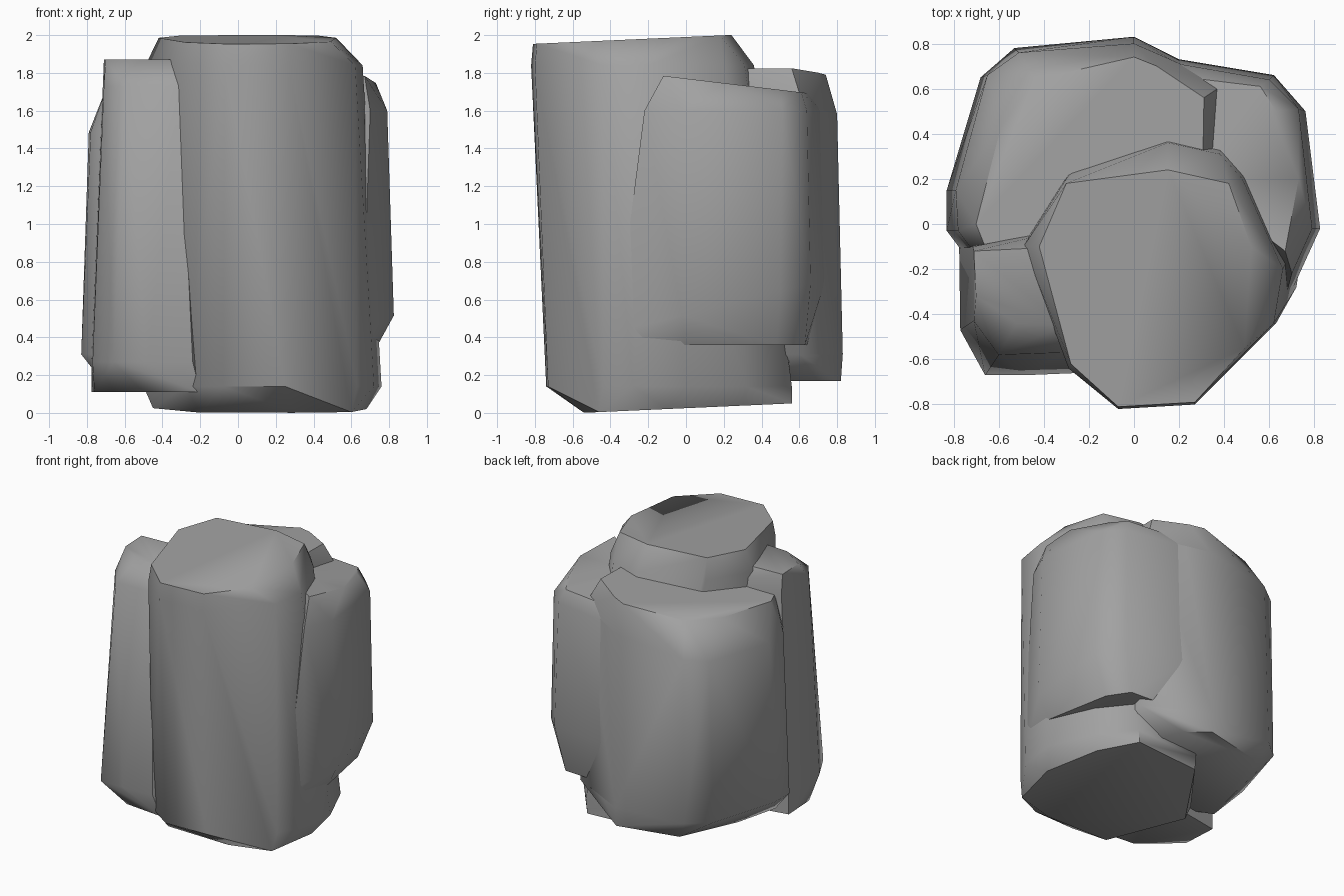
import bpy
import bmesh
import math

# Remove the default object only
default = bpy.data.objects.get("Cube")
if default:
    bpy.data.objects.remove(default, do_unlink=True)

# Single stone colour
stone = bpy.data.materials.new("grey_stone")
stone.use_nodes = True
grey = (.36, .36, .36, 1)
stone.diffuse_color = grey
shader = next(n for n in stone.node_tree.nodes if n.type == 'BSDF_PRINCIPLED')
shader.inputs["Base Color"].default_value = grey
shader.inputs["Roughness"].default_value = .9


def ring(height, outline, slope_x=0, slope_y=0):
    """Outline lifted onto a level or sloping plane."""
    return [(x, y, height + slope_x * x + slope_y * y) for x, y in outline]


def rock_column(name, *rings):
    """Chipped stone column wrapped tightly around stacked outlines."""
    bm = bmesh.new()
    for outline in rings:
        for point in outline:
            bm.verts.new(point)
    hull = bmesh.ops.convex_hull(bm, input=bm.verts[:])
    spare = set(hull["geom_interior"]) | set(hull["geom_unused"])
    spare = [v for v in spare if isinstance(v, bmesh.types.BMVert)]
    bmesh.ops.delete(bm, geom=spare, context='VERTS')
    # Merge flat areas back into clean faces
    bmesh.ops.dissolve_limit(bm, angle_limit=math.radians(1),
                             verts=bm.verts[:], edges=bm.edges[:])
    bmesh.ops.recalc_face_normals(bm, faces=bm.faces[:])
    mesh = bpy.data.meshes.new(name)
    bm.to_mesh(mesh)
    bm.free()
    mesh.materials.append(stone)
    column = bpy.data.objects.new(name, mesh)
    bpy.context.scene.collection.objects.link(column)
    bpy.ops.object.select_all(action='DESELECT')
    column.select_set(True)
    bpy.context.view_layer.objects.active = column
    bpy.ops.object.shade_smooth_by_angle(angle=math.radians(48))


# Tall central column, leaning forward
rock_column(
    "main_column",
    ring(.025, [(-.2, -.53), (.3, -.54), (.6, -.46), (.68, -.1),
                (.58, .3), (.42, .56), (-.1, .52), (-.45, 0)], slope_y=.045),
    ring(.14, [(-.08, -.74), (.25, -.73), (.63, -.44), (.72, -.28), (.76, 0),
               (.62, .32), (.43, .56), (-.1, .53), (-.5, 0), (-.28, -.6)]),
    ring(1.84, [(-.07, -.82), (.27, -.8), (.62, -.44), (.66, -.2), (.48, .2),
                (.38, .31), (.15, .36), (-.3, .2), (-.49, -.1), (-.29, -.64)]),
    ring(1.99, [(-.07, -.81), (.27, -.79), (.49, -.55), (.52, -.1), (.42, .18),
                (.15, .24), (-.3, .18), (-.42, -.1), (-.28, -.62)], slope_y=.045),
)

# Short column at the front, on the -x side
rock_column(
    "front_side_column",
    ring(.11, [(-.775, -.1), (-.76, -.36), (-.5, -.59), (-.2, -.62), (-.2, 0)]),
    ring(.27, [(-.775, -.1), (-.77, -.47), (-.66, -.67), (-.48, -.67),
               (-.24, -.66), (-.2, 0)]),
    ring(1.73, [(-.715, -.1), (-.71, -.43), (-.6, -.58), (-.31, -.57), (-.2, 0)]),
    ring(1.87, [(-.71, -.12), (-.7, -.32), (-.52, -.44), (-.31, -.45), (-.3, -.1)]),
)

# Broad column behind
rock_column(
    "back_column",
    ring(.17, [(-.72, -.02), (-.64, .3), (-.45, .72), (0, .82), (.15, .7),
               (.3, .3), (-.3, -.2)]),
    ring(.31, [(-.83, -.03), (-.83, .15), (-.69, .48), (-.68, .65), (-.53, .78),
               (0, .83), (.16, .75), (.45, .6), (.3, 0), (-.77, -.11), (-.3, -.3)]),
    ring(1.58, [(-.78, -.03), (-.79, .15), (-.66, .5), (-.65, .66), (-.51, .76),
                (0, .8), (.16, .73), (.4, .62), (.3, 0), (-.72, -.11),
                (-.3, -.3)], slope_x=.12),
    ring(1.79, [(-.7, 0), (-.59, .43), (-.44, .64), (0, .74), (.1, .7),
                (.31, .56), (.3, 0), (-.66, -.1), (-.3, -.2)], slope_x=.11),
)

# Raised column on the +x side, chipped away underneath
rock_column(
    "left_side_column",
    ring(.36, [(.74, 0), (.68, -.3), (.65, .48), (.55, .63), (.2, .65), (.2, .2)]),
    ring(.52, [(.825, -.02), (.72, -.25), (.66, -.37), (.76, .5), (.62, .66),
               (.35, .69), (.14, .74), (.2, .2)], slope_y=.25),
    ring(1.6, [(.79, -.02), (.7, -.22), (.73, .51), (.6, .64), (.35, .67),
               (.14, .72), (.2, .2)]),
    ring(1.77, [(.67, -.12), (.73, .2), (.63, .5), (.56, .61), (.38, .61),
                (.15, .66), (.25, .2)], slope_y=-.12),
)
